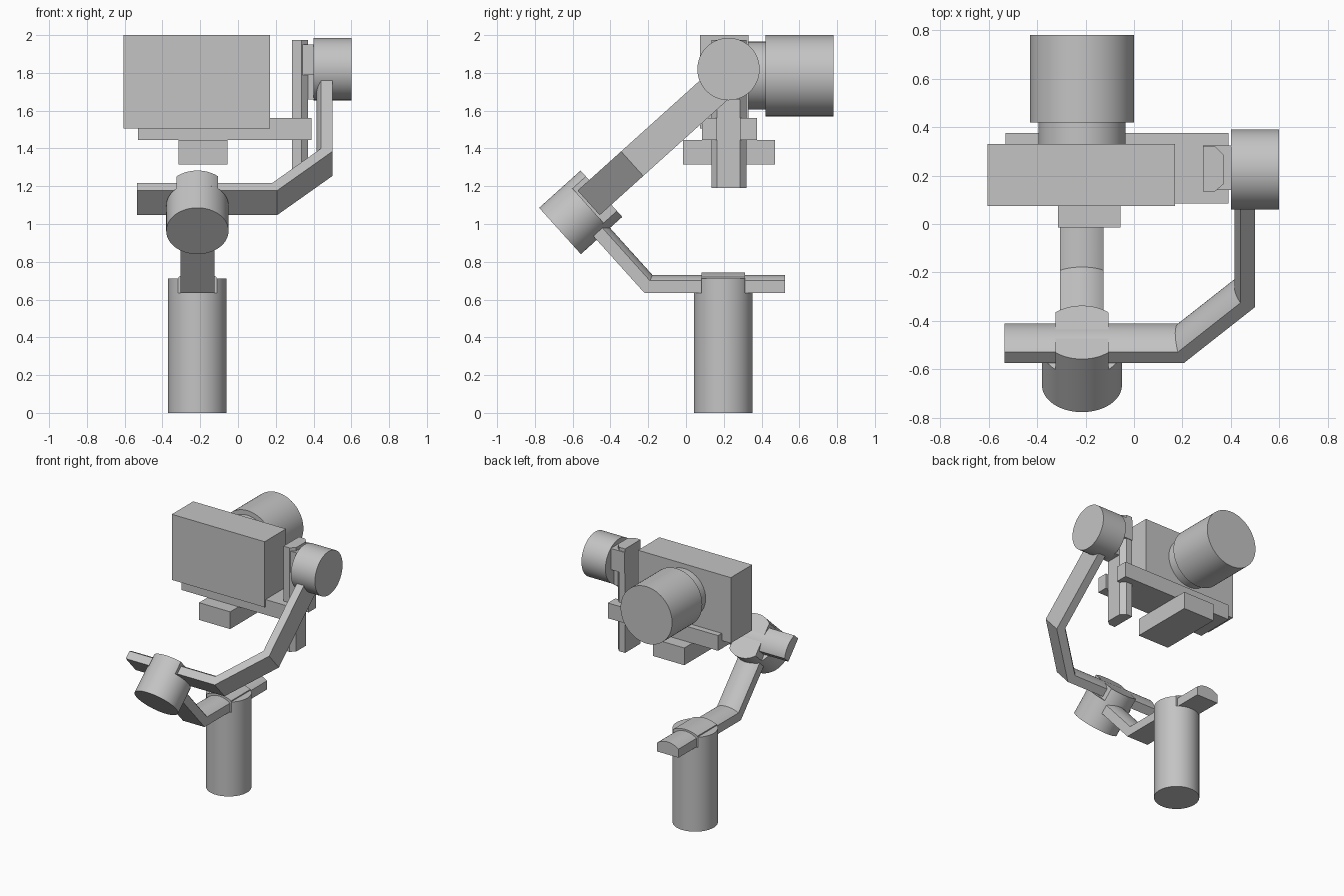
import bpy, bmesh, math
from mathutils import Vector, Matrix

if "Cube" in bpy.data.objects:
    bpy.data.objects.remove(bpy.data.objects["Cube"], do_unlink=True)

# Single grey finish
grey = bpy.data.materials.new("plain grey")
grey.use_nodes = True
GREY = (0.55, 0.55, 0.55, 1)
grey.diffuse_color = GREY
grey.node_tree.nodes["Principled BSDF"].inputs["Base Color"].default_value = GREY

# Tilted frame of the lower motor: AXIS along its shaft, ACROSS at right angles
TILT = math.radians(42)
AXIS = Vector((0, math.cos(TILT), math.sin(TILT)))
ACROSS = Vector((0, -math.sin(TILT), math.cos(TILT)))
SIDE = Vector((1, 0, 0))
UP = Vector((0, 0, 1))
CX = -0.215                       # centre line of handle, lens and lower motor


def finish(name, bm, smooth=True):
    bmesh.ops.recalc_face_normals(bm, faces=bm.faces)
    mesh = bpy.data.meshes.new(name)
    bm.to_mesh(mesh)
    bm.free()
    mesh.materials.append(grey)
    obj = bpy.data.objects.new(name, mesh)
    bpy.context.collection.objects.link(obj)
    if smooth:
        bpy.ops.object.select_all(action="DESELECT")
        obj.select_set(True)
        bpy.context.view_layer.objects.active = obj
        bpy.ops.object.shade_smooth_by_angle(angle=math.radians(20))
    return obj


def loft(name, rings, smooth=True):
    """Skin a row of closed rings and cap both ends."""
    bm = bmesh.new()
    rows = [[bm.verts.new(p) for p in ring] for ring in rings]
    n = len(rows[0])
    for a, b in zip(rows, rows[1:]):
        for i in range(n):
            j = (i + 1) % n
            bm.faces.new((a[i], a[j], b[j], b[i]))
    bm.faces.new(rows[0])
    bm.faces.new(rows[-1])
    return finish(name, bm, smooth)


def box(name, x, y, z):
    corners = [(x[0], y[0]), (x[1], y[0]), (x[1], y[1]), (x[0], y[1])]
    return loft(name, [[(a, b, h) for a, b in corners] for h in z], False)


def cylinder(name, base, axis, u, radius, length, flat=None):
    """Cylinder from base along axis; flat trims it to +-flat along u."""
    w = axis.cross(u)
    if flat is None:
        angles = [math.tau * i / 64 for i in range(64)]
    else:
        t = math.acos(flat / radius)
        arc = [t + (math.pi - 2 * t) * i / 24 for i in range(25)]
        angles = arc + [a + math.pi for a in arc]
    ring = [base + radius * (math.cos(a) * u + math.sin(a) * w) for a in angles]
    return loft(name, [ring, [p + axis * length for p in ring]])


def arched(half, side, crest, steps=16):
    """Bar section: flat base, straight sides, arched top."""
    rise = crest - side
    r = (half * half + rise * rise) / (2 * rise)
    pts = [(0, -half), (0, half)]
    for i in range(steps + 1):
        s = half - 2 * half * i / steps
        pts.append((crest - r + math.sqrt(r * r - s * s), s))
    return pts


def sweep(name, path, section, origin, u, v, depth):
    """Mitred sweep of a section along a path lying in the u-v plane."""
    path = [Vector(p) for p in path]
    dirs = [(b - a).normalized() for a, b in zip(path, path[1:])]
    norms = [Vector((-d.y, d.x)) for d in dirs]
    rings = []
    for i, p in enumerate(path):
        n0, n1 = norms[max(i - 1, 0)], norms[min(i, len(norms) - 1)]
        m = (n0 + n1) / (1 + n0.dot(n1))
        ring = []
        for t, s in section:
            q = p + m * t
            ring.append(origin + u * q.x + v * q.y + depth * s)
        rings.append(ring)
    return loft(name, rings)


# Camera
box("camera_body", (-0.605, 0.17), (0.075, 0.33), (1.505, 2.0))
for name, y, r, length in (("lens_neck", 0.33, 0.18, 0.09), ("lens_barrel", 0.42, 0.215, 0.36)):
    cylinder(name, Vector((CX, y, 1.785)), Vector((0, 1, 0)), SIDE, r, length)

# Camera support: forked plate with a block beneath
fork = [(-0.53, 0.085), (0.39, 0.085), (0.39, 0.165), (0.285, 0.165),
        (0.285, 0.285), (0.39, 0.285), (0.39, 0.375), (-0.53, 0.375)]
loft("mounting_plate", [[(x, y, z) for x, y in fork] for z in (1.445, 1.56)], False)
box("mounting_block", (-0.315, -0.055), (-0.015, 0.47), (1.315, 1.445))

# Upright bar with chamfered outer edges, and its motor seat
post = [(0.285, 0.135), (0.335, 0.135), (0.37, 0.165), (0.37, 0.285), (0.335, 0.32), (0.285, 0.32)]
loft("upright_bar", [[(x, y, z) for x, y in post] for z in (1.19, 1.975)], False)
box("motor_seat_upper", (0.285, 0.405), (0.14, 0.325), (1.79, 1.95))
box("motor_seat_lower", (0.30, 0.405), (0.165, 0.285), (1.66, 1.79))

# Side motor
cylinder("side_motor", Vector((0.4, 0.225, 1.82)), SIDE, UP, 0.165, 0.2)

# Lower motor: round can with a flat-sided clamp on top
motor_base = Vector((CX, -0.667, 0.963))
cylinder("lower_motor", motor_base, AXIS, SIDE, 0.165, 0.2)
cylinder("lower_motor_clamp", motor_base + AXIS * 0.19, AXIS, SIDE, 0.165, 0.105, 0.11)

# Bent arm from the lower motor to the side motor
sweep("swing_arm", [(-0.535, -0.03), (0.207, -0.03), (0.5, 0.28), (0.5, 0.93)],
      arched(0.0875, 0.06, 0.085), Vector((0, -0.493, 1.132)), SIDE, AXIS, ACROSS)

# Bent arm from the handle to the lower motor
bend = Vector((0, -0.22, 0.635))
tip = bend + ACROSS * 0.49
sweep("handle_arm", [(tip.y, tip.z), (bend.y, bend.z), (0.525, 0.635)],
      arched(0.09, 0.065, 0.095), Vector((CX, 0, 0)), Vector((0, 1, 0)), UP, SIDE)

# Handle with a flat-sided clamp and raised cap around the arm
grip = Vector((CX, 0.197, 0))
cylinder("handle", grip, UP, SIDE, 0.155, 0.635)
cylinder("handle_clamp", grip + UP * 0.63, UP, Vector((0, 1, 0)), 0.155, 0.082, 0.115)
sweep("handle_cap", [(0.082, 0.66), (0.312, 0.66)], arched(0.1, 0.06, 0.083),
      Vector((CX, 0, 0)), Vector((0, 1, 0)), UP, SIDE)
